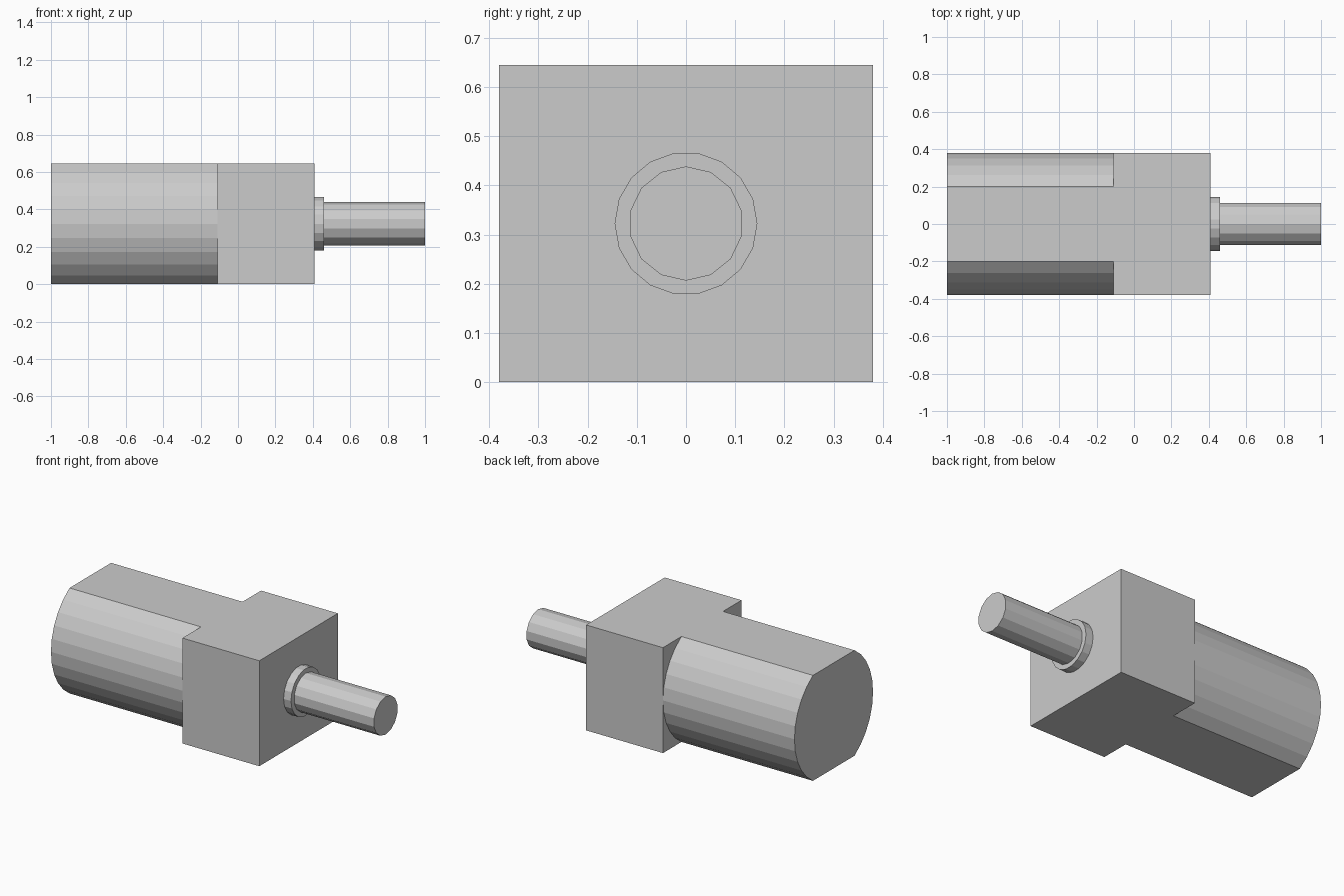
import bpy
import bmesh
from math import sin, cos, pi, asin

cube = bpy.data.objects.get("Cube")
if cube:
    bpy.data.objects.remove(cube)

grey = bpy.data.materials.new("plain grey")
grey.use_nodes = True
color = (0.6, 0.6, 0.6, 1)
grey.diffuse_color = color
grey.node_tree.nodes["Principled BSDF"].inputs["Base Color"].default_value = color

HEIGHT = 0.645
AXIS_Z = HEIGHT / 2
RADIUS = 0.38


def prism(name, profile, x0, x1):
    """Extrude a (y, z) profile, centred on the motor axis, along x."""
    bm = bmesh.new()
    base = bm.faces.new([bm.verts.new((x0, y, z + AXIS_Z)) for y, z in profile])
    new = bmesh.ops.extrude_face_region(bm, geom=[base], use_keep_orig=True)["geom"]
    verts = [v for v in new if isinstance(v, bmesh.types.BMVert)]
    bmesh.ops.translate(bm, verts=verts, vec=(x1 - x0, 0, 0))
    bmesh.ops.recalc_face_normals(bm, faces=bm.faces)
    mesh = bpy.data.meshes.new(name)
    bm.to_mesh(mesh)
    bm.free()
    mesh.materials.append(grey)
    obj = bpy.data.objects.new(name, mesh)
    bpy.context.collection.objects.link(obj)
    return obj


def arc(radius, start, end, steps):
    angles = [start + (end - start) * i / steps for i in range(steps + 1)]
    return [(radius * cos(a), radius * sin(a)) for a in angles]


def circle(radius, sides, start=0):
    return arc(radius, start, start + 2 * pi, sides)[:-1]


# Round motor can with flat top and bottom
tilt = asin(AXIS_Z / RADIUS)
can = arc(RADIUS, -tilt, tilt, 10) + arc(RADIUS, pi - tilt, pi + tilt, 10)
prism("motor_can", can, -1, -0.11)

# Square gearbox
corners = [(s * RADIUS, t * AXIS_Z) for s, t in ((1, -1), (1, 1), (-1, 1), (-1, -1))]
prism("gearbox", corners, -0.11, 0.41)

# Collar and output shaft
prism("shaft_collar", circle(0.145, 18), 0.41, 0.46)
prism("output_shaft", circle(0.116, 14, pi / 2), 0.46, 1)
